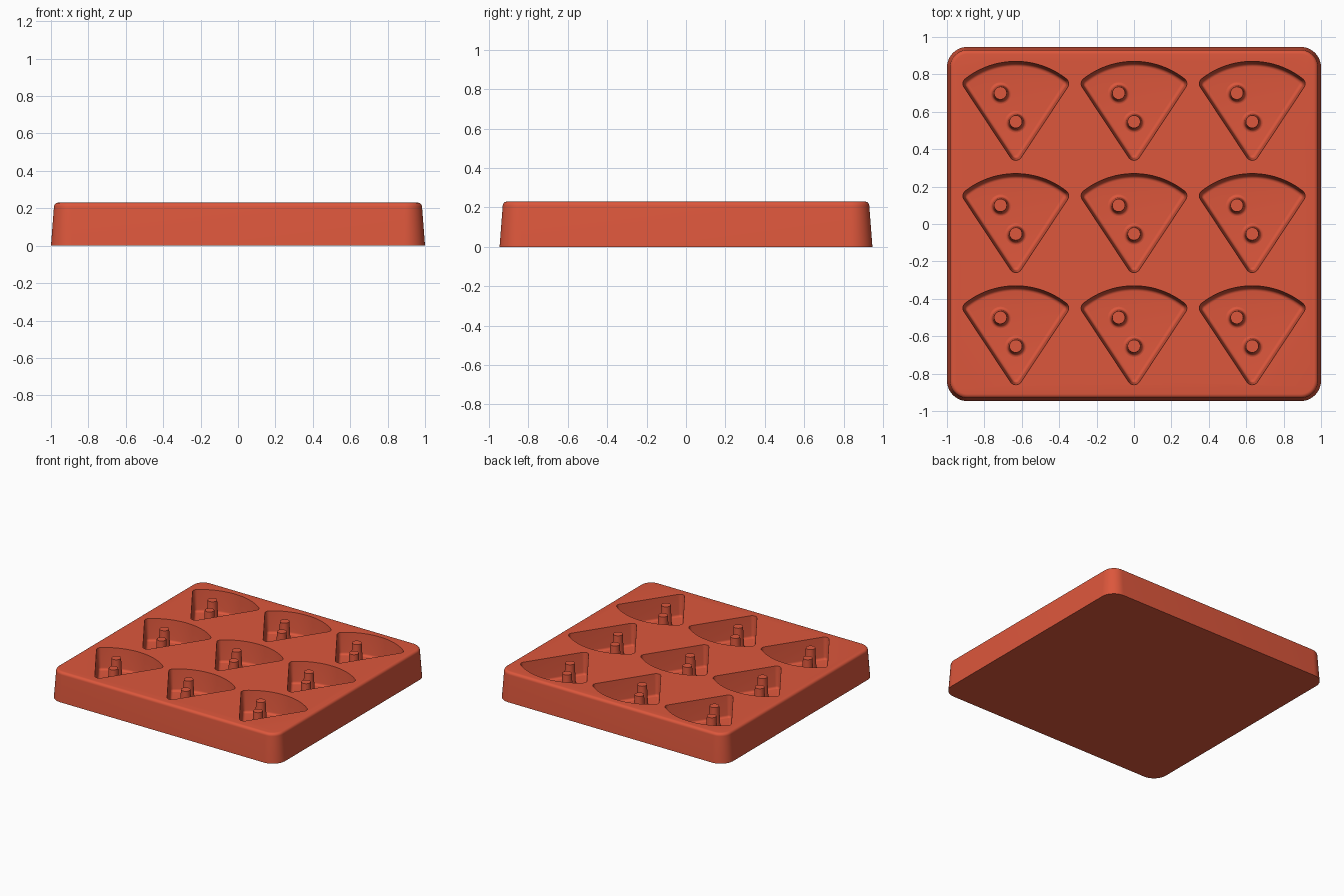
import bpy, bmesh
from math import sin, cos, radians, atan2, hypot, pi

cube = bpy.data.objects.get("Cube")
if cube:
    bpy.data.objects.remove(cube, do_unlink=True)

red = bpy.data.materials.new("silicone_red")
red.use_nodes = True
color = (0.72, 0.095, 0.045, 1)
red.diffuse_color = color
red.node_tree.nodes["Principled BSDF"].inputs["Base Color"].default_value = color

HEIGHT, FLOOR = 0.23, 0.06
PITCH_X, PITCH_Y = 0.632, 0.6
CELLS = [(c * PITCH_X, r * PITCH_Y) for r in (-1, 0, 1) for c in (-1, 0, 1)]


def fan(cx, cy, r, start, end, steps):
    """Points along a circular arc, angles in radians."""
    return [(cx + r * cos(start + (end - start) * i / steps),
             cy + r * sin(start + (end - start) * i / steps)) for i in range(steps + 1)]


def loft(bm, rings):
    """Skin a stack of (outline, z) rings and cap both ends."""
    loops = [[bm.verts.new((x, y, z)) for x, y in pts] for pts, z in rings]
    for a, b in zip(loops, loops[1:]):
        for i in range(len(a)):
            j = (i + 1) % len(a)
            bm.faces.new((a[i], a[j], b[j], b[i]))
    bm.faces.new(loops[0][::-1])
    bm.faces.new(loops[-1])


def make(name, bm):
    bmesh.ops.recalc_face_normals(bm, faces=bm.faces)
    mesh = bpy.data.meshes.new(name)
    bm.to_mesh(mesh)
    bm.free()
    obj = bpy.data.objects.new(name, mesh)
    mesh.materials.append(red)
    bpy.context.collection.objects.link(obj)
    return obj


def activate(obj):
    bpy.ops.object.select_all(action='DESELECT')
    obj.select_set(True)
    bpy.context.view_layer.objects.active = obj


def smooth(obj):
    activate(obj)
    bpy.ops.object.shade_smooth_by_angle(angle=radians(35))


def tray_outline(inset):
    """Rounded rectangle shrunk by inset."""
    r = 0.11 - inset
    pts = []
    for k, (sx, sy) in enumerate([(1, 1), (-1, 1), (-1, -1), (1, -1)]):
        pts += fan(sx * 0.89, sy * 0.837, r, k * pi / 2, (k + 1) * pi / 2, 12)
    return pts


def wedge_outline(r, ox, oy):
    """Slice shape: a core wedge grown by radius r."""
    half, low, side, top = 0.248, -0.225, 0.15, 0.235
    sag = top - side
    radius = (half ** 2 + sag ** 2) / (2 * sag)
    edge = -atan2(half, side - low)
    arc = atan2(side - top + radius, half)
    pts = fan(ox, oy + low, r, -pi - edge, edge, 12)
    pts += fan(ox + half, oy + side, r, edge, arc, 10)
    pts += fan(ox, oy + top - radius, radius + r, arc, pi - arc, 24)[1:-1]
    pts += fan(ox - half, oy + side, r, pi - arc, pi - edge, 10)
    return pts


# Tray block with drafted sides and a rounded top rim
bm = bmesh.new()
rim, draft = 0.022, 0.016
rings = [(tray_outline(0), 0)]
for i in range(7):
    a = i / 6 * pi / 2
    rings.append((tray_outline(draft + rim * (1 - cos(a))), HEIGHT - rim * (1 - sin(a))))
loft(bm, rings)
tray = make("mold_tray", bm)

# Slice-shaped pockets with drafted walls and a filleted floor
bm = bmesh.new()
fillet, draft, mouth = 0.018, 0.012, 0.035
slope = draft / (HEIGHT - FLOOR)
for ox, oy in CELLS:
    rings = [(wedge_outline(mouth + slope * 0.05, ox, oy), HEIGHT + 0.05)]
    for i in range(6):
        a = i / 5 * pi / 2
        rings.append((wedge_outline(mouth - draft - fillet * (1 - cos(a)), ox, oy),
                      FLOOR + fillet * (1 - sin(a))))
    loft(bm, rings)
cutter = make("pocket_cutter", bm)
cutter.hide_render = True

cut = tray.modifiers.new("pockets", 'BOOLEAN')
cut.operation = 'DIFFERENCE'
cut.solver = 'EXACT'
cut.object = cutter
activate(tray)
bpy.ops.object.modifier_apply(modifier=cut.name)
bpy.data.objects.remove(cutter, do_unlink=True)
smooth(tray)

# Two tapered pegs per pocket, flared where they meet the floor
bm = bmesh.new()
peg_top, peg_foot, flare = 0.034, 0.042, 0.016
for ox, oy in CELLS:
    for px, py in ((-0.082, 0.1), (0, -0.053)):
        ring = lambda r: fan(ox + px, oy + py, r, 0, 2 * pi, 32)[:-1]
        rings = [(ring(peg_foot + flare), FLOOR - 0.01)]
        for i in range(6):
            a = i / 5 * pi / 2
            rings.append((ring(peg_foot + flare * (1 - sin(a))),
                          FLOOR + flare * (1 - cos(a))))
        rings.append((ring(peg_top), HEIGHT - 0.002))
        loft(bm, rings)
smooth(make("pocket_pegs", bm))
